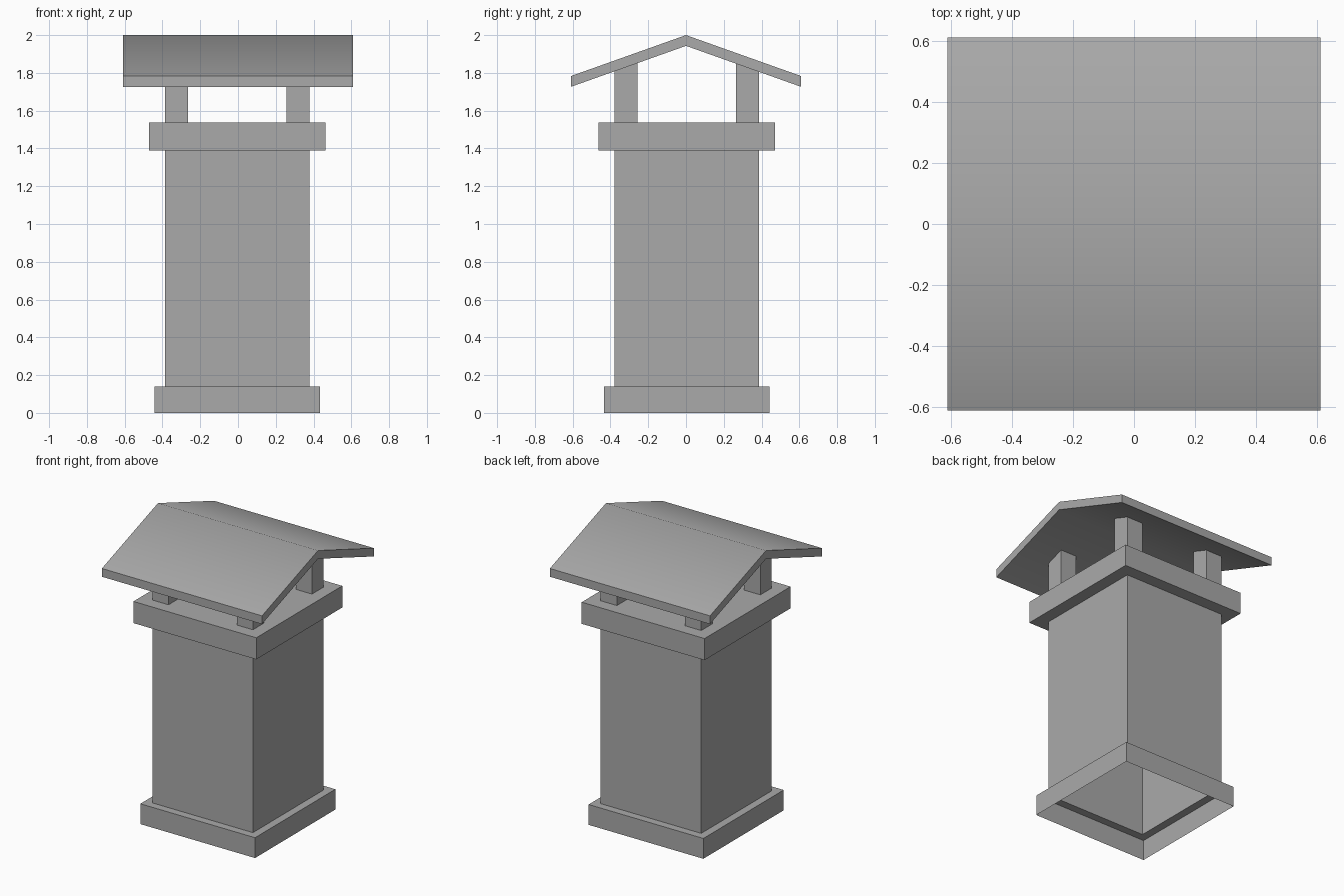
import bpy
import bmesh
import math

cube = bpy.data.objects.get("Cube")
if cube:
    bpy.data.objects.remove(cube, do_unlink=True)

# Single stone colour
stone = bpy.data.materials.new("grey_stone")
stone.use_nodes = True
GREY = (0.4, 0.4, 0.4, 1)
stone.diffuse_color = GREY
stone.node_tree.nodes["Principled BSDF"].inputs["Base Color"].default_value = GREY

# The stack sits slightly off the roof centre
CX, CY = -0.004, 0.004
ROOF, RIDGE, EAVE, THICK = 0.61, 2.0, 1.783, 0.057
SLOPE = (RIDGE - EAVE) / ROOF


def finish(name, bm):
    mesh = bpy.data.meshes.new(name)
    bm.to_mesh(mesh)
    bm.free()
    mesh.materials.append(stone)
    obj = bpy.data.objects.new(name, mesh)
    bpy.context.collection.objects.link(obj)
    return obj


def square_shell(name, profile, closed_top=False):
    """Skin square rings given as (half width, height), open underneath."""
    bm = bmesh.new()
    rings = [[bm.verts.new((CX + sx * h, CY + sy * h, z))
              for sx, sy in ((-1, -1), (1, -1), (1, 1), (-1, 1))]
             for h, z in profile]
    for a, b in zip(rings, rings[1:]):
        for i in range(4):
            j = (i + 1) % 4
            bm.faces.new((a[i], a[j], b[j], b[i]))
    if closed_top:
        bm.faces.new(rings[-1])
    return finish(name, bm)


def prism(name, outline, x0, x1):
    """Extrude a (y, z) outline from x0 to x1."""
    bm = bmesh.new()
    face = bm.faces.new([bm.verts.new((x0, y, z)) for y, z in outline])
    ext = bmesh.ops.extrude_face_region(bm, geom=[face])
    moved = [v for v in ext["geom"] if isinstance(v, bmesh.types.BMVert)]
    bmesh.ops.translate(bm, verts=moved, vec=(x1 - x0, 0, 0))
    bmesh.ops.recalc_face_normals(bm, faces=bm.faces)
    return finish(name, bm)


# Hollow stack: base skirt, shaft walls and overhanging cap
BASE, SHAFT, CAP = 0.437, 0.383, 0.468
LEDGE, CAP_LOW, CAP_TOP = 0.14, 1.388, 1.537
square_shell("base_skirt", [(BASE, 0), (BASE, LEDGE), (SHAFT, LEDGE)])
square_shell("shaft", [(SHAFT, LEDGE), (SHAFT, CAP_LOW)])
square_shell("cap", [(SHAFT, CAP_LOW), (CAP, CAP_LOW), (CAP, CAP_TOP)], True)


# Four corner posts with tops cut to the roof pitch
def underside(y):
    return RIDGE - THICK - SLOPE * abs(y) + 0.004


POST_IN = 0.26
for sx, side in ((1, "left"), (-1, "right")):
    for sy, end in ((-1, "front"), (1, "back")):
        ya, yb = CY + sy * POST_IN, CY + sy * SHAFT
        prism(f"{end}_{side}_post",
              [(ya, CAP_TOP), (yb, CAP_TOP), (yb, underside(yb)), (ya, underside(ya))],
              CX + sx * POST_IN, CX + sx * SHAFT)

# Gabled roof slab, softly shaded over the ridge
roof = prism("roof",
             [(-ROOF, EAVE - THICK), (0, RIDGE - THICK), (ROOF, EAVE - THICK),
              (ROOF, EAVE), (0, RIDGE), (-ROOF, EAVE)], -ROOF, ROOF)
bpy.ops.object.select_all(action="DESELECT")
roof.select_set(True)
bpy.context.view_layer.objects.active = roof
bpy.ops.object.shade_smooth_by_angle(angle=math.radians(45))
